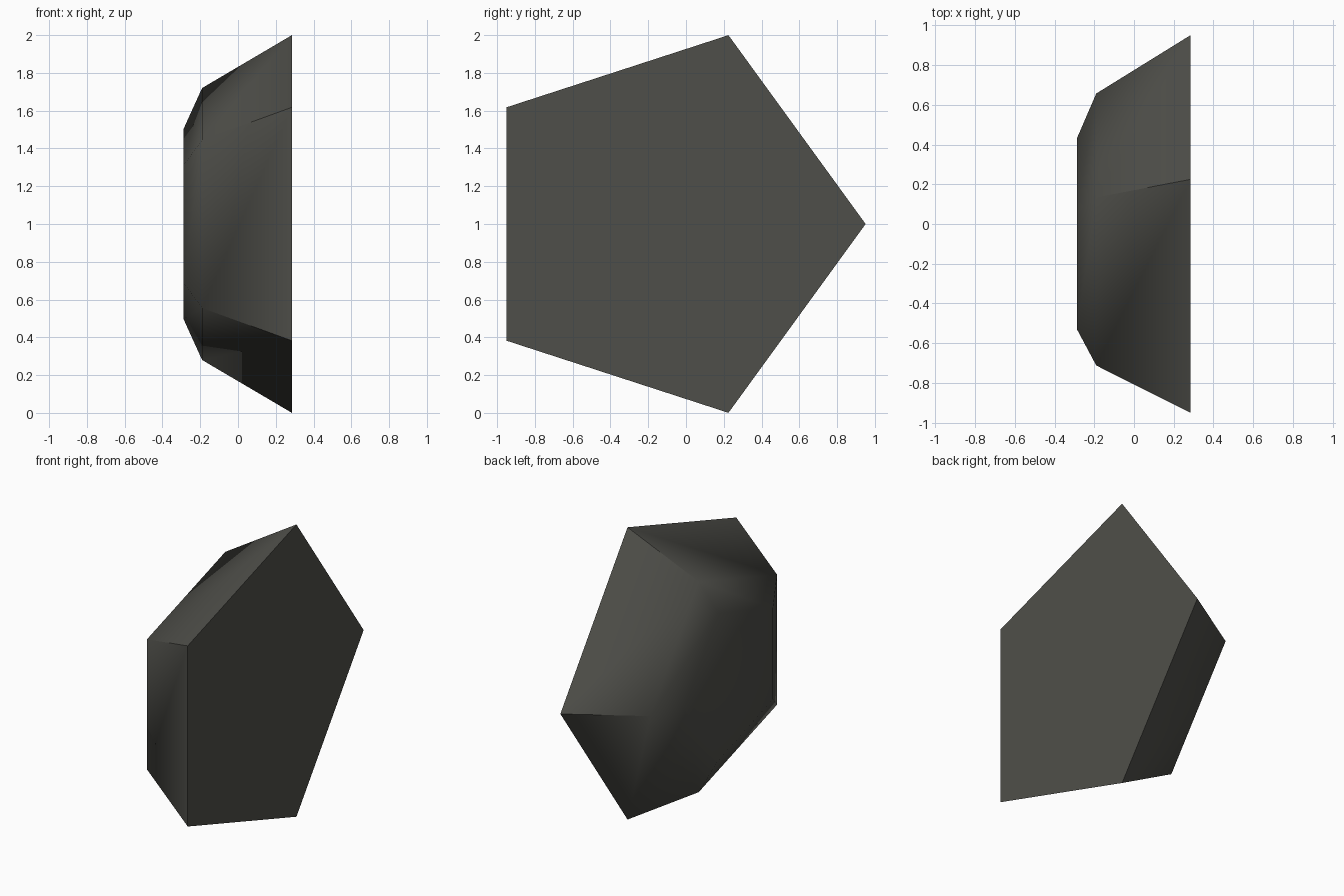
import bpy, bmesh, math

cube = bpy.data.objects.get("Cube")
if cube:
    bpy.data.objects.remove(cube, do_unlink=True)

SIDES = 5
CENTRE_Y, CENTRE_Z = -0.1, 1.0
# (x position, radius) from the broad flat base to the small domed end
PROFILE = [(0.285, 1.051), (-0.19, 0.757), (-0.288, 0.53)]

# Dark stone colour
stone = bpy.data.materials.new("dark stone")
stone.use_nodes = True
colour = (0.078, 0.078, 0.068, 1)
stone.diffuse_color = colour
bsdf = stone.node_tree.nodes["Principled BSDF"]
bsdf.inputs["Base Color"].default_value = colour


def pentagon(bm, x, radius):
    """Ring of corners facing along x, with one corner pointing to the back."""
    angles = [math.tau * i / SIDES for i in range(SIDES)]
    return [bm.verts.new((x, CENTRE_Y + radius * math.cos(a),
                          CENTRE_Z + radius * math.sin(a))) for a in angles]


# Tapered pentagonal stone: stacked rings, joined by quads and capped
bm = bmesh.new()
rings = [pentagon(bm, x, r) for x, r in PROFILE]
for lower, upper in zip(rings, rings[1:]):
    for i in range(SIDES):
        j = (i + 1) % SIDES
        bm.faces.new((lower[i], lower[j], upper[j], upper[i]))
bm.faces.new(rings[0])
bm.faces.new(rings[-1])
bmesh.ops.recalc_face_normals(bm, faces=bm.faces)

mesh = bpy.data.meshes.new("pentagonal_stone")
bm.to_mesh(mesh)
bm.free()
mesh.materials.append(stone)
obj = bpy.data.objects.new("pentagonal_stone", mesh)
bpy.context.collection.objects.link(obj)

# Soft dome, crisp base rim and side corners
bpy.ops.object.select_all(action='DESELECT')
obj.select_set(True)
bpy.context.view_layer.objects.active = obj
bpy.ops.object.shade_smooth_by_angle(angle=math.radians(50))
